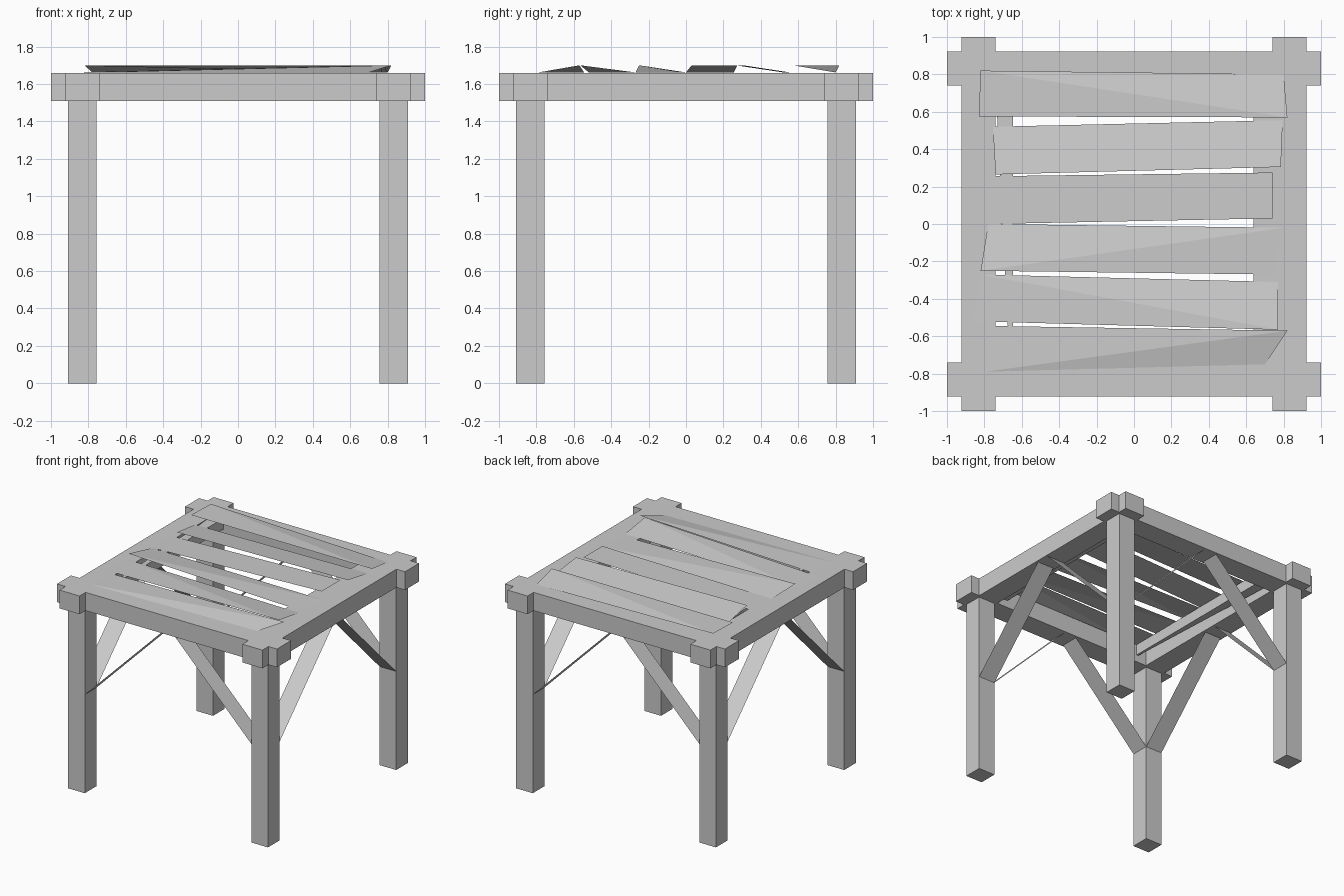
import bpy

if "Cube" in bpy.data.objects:
    bpy.data.objects.remove(bpy.data.objects["Cube"])


def mesh_object(name, verts, faces):
    mesh = bpy.data.meshes.new(name)
    mesh.from_pydata(verts, [], faces)
    mesh.update()
    obj = bpy.data.objects.new(name, mesh)
    bpy.context.collection.objects.link(obj)
    return obj


def prism(name, outline, z0, z1):
    """Extrude a counter-clockwise xy outline from z0 to z1."""
    n = len(outline)
    verts = [(x, y, z) for z in (z0, z1) for x, y in outline]
    faces = [tuple(reversed(range(n))), tuple(range(n, 2 * n))]
    faces += [(i, (i + 1) % n, n + (i + 1) % n, n + i) for i in range(n)]
    return mesh_object(name, verts, faces)


def box(name, x0, x1, y0, y1, z0, z1):
    return prism(name, [(x0, y0), (x1, y0), (x1, y1), (x0, y1)], z0, z1)


LOW, HIGH = 1.662, 1.70
BEAM_BOTTOM, BEAM_TOP = 1.51, 1.66
IN, OUT = 0.757, 0.908
BRACE_FOOT, BRACE_END = 0.81, 0.057

# Legs with two flat 45 degree braces each
for sx, side in ((-1, "left"), (1, "right")):
    for sy, end in ((-1, "front"), (1, "back")):
        x0, x1 = sorted((sx * IN, sx * OUT))
        y0, y1 = sorted((sy * IN, sy * OUT))
        box(f"{end}_{side}_leg", x0, x1, y0, y1, 0, BEAM_BOTTOM)
        mesh_object(f"{end}_{side}_cross_brace",
                    [(sx * IN, y0, BRACE_FOOT), (sx * IN, y1, BRACE_FOOT),
                     (sx * BRACE_END, y1, BEAM_BOTTOM), (sx * BRACE_END, y0, BEAM_BOTTOM)],
                    [(0, 1, 2, 3)])
        mesh_object(f"{end}_{side}_side_brace",
                    [(x0, sy * IN, BRACE_FOOT), (x1, sy * IN, BRACE_FOOT),
                     (x1, sy * BRACE_END, BEAM_BOTTOM), (x0, sy * BRACE_END, BEAM_BOTTOM)],
                    [(0, 1, 2, 3)])

# Crossing frame beams that overhang at the corners
for s, side, end in ((-1, "left", "front"), (1, "right", "back")):
    a, b = sorted((s * 0.74, s * 0.922))
    box(f"{end}_beam", -1, 1, a, b, BEAM_BOTTOM, BEAM_TOP)
    box(f"{side}_beam", a, b, -1, 1, BEAM_BOTTOM, BEAM_TOP)

# Ledgers under the plank ends, the left one slightly tapered
prism("left_ledger", [(-0.665, -0.74), (-0.648, -0.74), (-0.648, 0.74), (-0.74, 0.74)], 1.57, BEAM_TOP)
box("right_ledger", 0.64, 0.74, -0.74, 0.74, 1.57, BEAM_TOP)

# Warped top planks: back-left, front-left, front-right, back-right corners
planks = [
    [(-0.82, 0.82, HIGH), (-0.83, 0.575, HIGH), (0.82, 0.57, HIGH), (0.80, 0.80, LOW)],
    [(-0.755, 0.52, LOW), (-0.74, 0.265, HIGH), (0.785, 0.305, HIGH), (0.795, 0.555, LOW)],
    [(-0.80, 0.255, LOW), (-0.78, 0.0, LOW), (0.74, 0.03, HIGH), (0.74, 0.275, HIGH)],
    [(-0.78, 0.0, LOW), (-0.82, -0.25, HIGH), (0.74, -0.27, LOW), (0.80, -0.02, LOW)],
    [(-0.82, -0.27, LOW), (-0.86, -0.52, LOW), (0.77, -0.565, HIGH), (0.77, -0.31, LOW)],
    [(-0.78, -0.545, LOW), (-0.80, -0.79, LOW), (0.70, -0.75, LOW), (0.82, -0.57, HIGH)],
]
# Planks 1 and 5 fold from back left to front right, the others the opposite way
for i, corners in enumerate(planks):
    tris = [(0, 1, 2), (0, 2, 3)] if i in (0, 4) else [(0, 1, 3), (1, 2, 3)]
    mesh_object(f"top_plank_{i + 1}", corners, tris)
